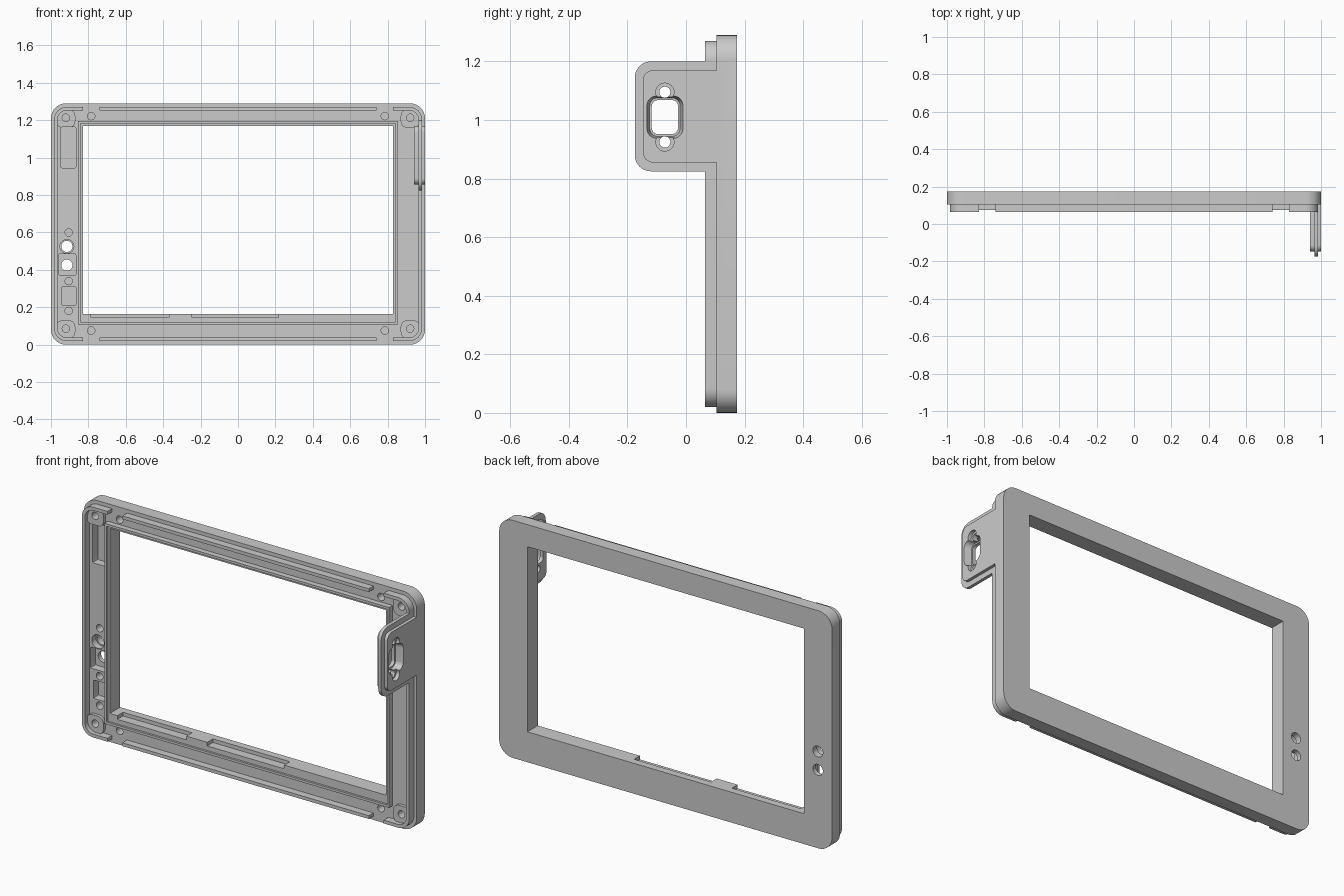
import bpy, bmesh, math

if "Cube" in bpy.data.objects:
    bpy.data.objects.remove(bpy.data.objects["Cube"])

def rrect(u0, u1, v0, v1, r=0.0, n=8):
    """Rounded rectangle outline."""
    if r <= 0:
        return [(u0, v0), (u1, v0), (u1, v1), (u0, v1)]
    pts = []
    for cu, cv, a0 in ((u1 - r, v1 - r, 0), (u0 + r, v1 - r, 90),
                       (u0 + r, v0 + r, 180), (u1 - r, v0 + r, 270)):
        for i in range(n + 1):
            a = math.radians(a0 + 90 * i / n)
            pts.append((cu + r * math.cos(a), cv + r * math.sin(a)))
    return pts

def circle(u, v, r, n=32):
    return [(u + r * math.cos(2 * math.pi * i / n), v + r * math.sin(2 * math.pi * i / n))
            for i in range(n)]

def prism(name, outline, axis, t0, t1, end=None):
    """Extrude an outline along x or y; `end` gives a different far outline."""
    place = (lambda p, t: (p[0], t, p[1])) if axis == 'y' else (lambda p, t: (t, p[0], p[1]))
    bm = bmesh.new()
    a = [bm.verts.new(place(p, t0)) for p in outline]
    b = [bm.verts.new(place(p, t1)) for p in (end or outline)]
    bm.faces.new(a)
    bm.faces.new(b[::-1])
    for i in range(len(a)):
        j = (i + 1) % len(a)
        bm.faces.new((a[i], b[i], b[j], a[j]))
    bmesh.ops.recalc_face_normals(bm, faces=bm.faces[:])
    me = bpy.data.meshes.new(name)
    bm.to_mesh(me)
    bm.free()
    ob = bpy.data.objects.new(name, me)
    bpy.context.collection.objects.link(ob)
    return ob

def combine(target, tool, op):
    """Apply a boolean and delete the tool."""
    m = target.modifiers.new("bool", 'BOOLEAN')
    m.operation, m.object, m.solver = op, tool, 'EXACT'
    dg = bpy.context.evaluated_depsgraph_get()
    new = bpy.data.meshes.new_from_object(target.evaluated_get(dg))
    target.modifiers.clear()
    target.data = new
    bpy.data.objects.remove(tool)

def cut(t, *args, **kw):
    combine(t, prism("cutter", *args, **kw), 'DIFFERENCE')

def add(t, tool):
    combine(t, tool, 'UNION')

H, BACK, STEP, LIP = 1.29, 0.175, 0.105, 0.065

# bezel plate
body = prism("bezel_frame", rrect(-1, 1, 0, H, 0.08), 'y', STEP, BACK)

# stepped locating lip, broken near the four corners
lip = prism("lip", rrect(-0.983, 0.983, 0.02, H - 0.02, 0.065), 'y', LIP, STEP + 0.01)
cut(lip, rrect(-0.965, 0.965, 0.038, H - 0.038, 0.05), 'y', 0, 0.2)
for s in (-1, 1):
    for z in (0.03, H - 0.03):
        cut(lip, rrect(s * 0.785 - 0.045, s * 0.785 + 0.045, z - 0.03, z + 0.03), 'y', 0, 0.2)
add(body, lip)

# raised rim round the window, with a small inner step
rim = prism("rim", rrect(-0.855, 0.855, 0.107, 1.195), 'y', 0.075, STEP + 0.01)
cut(rim, rrect(-0.842, 0.842, 0.12, 1.182), 'y', 0, 0.086)
add(body, rim)

# corner screw bosses
for s in (-1, 1):
    for z0, z1 in ((0.033, 0.13), (H - 0.13, H - 0.033)):
        u0, u1 = sorted((s * 0.87, s * 0.972))
        add(body, prism("boss", rrect(u0, u1, z0, z1, 0.035), 'y', 0.088, STEP + 0.01))

# window opening and the two notches in its lower edge
cut(body, rrect(-0.83, 0.83, 0.165, 1.17), 'y', 0, 0.3)
for u0, u1 in ((-0.785, -0.37), (-0.245, 0.217)):
    cut(body, rrect(u0, u1, 0.145, 0.2), 'y', 0, 0.135)

# side mounting tab: thin flange round a thicker core
add(body, prism("flange", rrect(-0.175, 0.112, 0.825, 1.2, 0.055)[:], 'x', 0.965, 0.983))
add(body, prism("flange_root", rrect(0.0, 0.112, 0.825, 1.2), 'x', 0.965, 0.983))
core = prism("core", rrect(-0.147, 0.115, 0.855, 1.17, 0.035), 'x', 0.94, 1.0)
add(core, prism("core_root", rrect(0.0, 0.115, 0.855, 1.17), 'x', 0.94, 1.0))
add(body, core)

# tab socket opening with sunk sides, and its two screw holes
TY, TZ = -0.072, 1.01
cut(body, rrect(TY - 0.045, TY + 0.045, TZ - 0.058, TZ + 0.058, 0.022), 'x', 0.9, 1.1)
cut(body, rrect(TY - 0.052, TY + 0.052, TZ - 0.066, TZ + 0.066, 0.028), 'x', 0.96, 1.01,
    end=rrect(TY - 0.064, TY + 0.064, TZ - 0.074, TZ + 0.074, 0.035))
for dz in (-0.085, 0.085):
    cut(body, circle(TY, TZ + dz, 0.019), 'x', 0.9, 1.1)
    cut(body, circle(TY, TZ + dz, 0.031), 'x', 0.98, 1.1)

# pockets in the left border
for z0, z1, u0 in ((0.945, 1.163, -0.947), (0.37, 0.485, -0.96), (0.21, 0.31, -0.943)):
    cut(body, rrect(u0, -0.866, z0, z1, 0.008, 2), 'y', 0.05, 0.15)

# two through holes in the left border
cut(body, circle(-0.915, 0.525, 0.037), 'y', 0.05, 0.14)
for z in (0.425, 0.525):
    cut(body, circle(-0.915, z, 0.03), 'y', 0.05, 0.3)

# blind screw holes
holes = [(-0.905, z) for z in (0.6, 0.34, 0.18)]
for s in (-1, 1):
    holes += [(s * 0.92, 0.085), (s * 0.92, 1.213), (s * 0.785, 0.075), (s * 0.785, 1.222)]
for u, v in holes:
    cut(body, circle(u, v, 0.02, 24), 'y', 0.05, 0.15)

# smooth the rounded walls, keep edges crisp
bpy.context.view_layer.objects.active = body
body.select_set(True)
bpy.ops.object.shade_smooth_by_angle(angle=math.radians(30))
